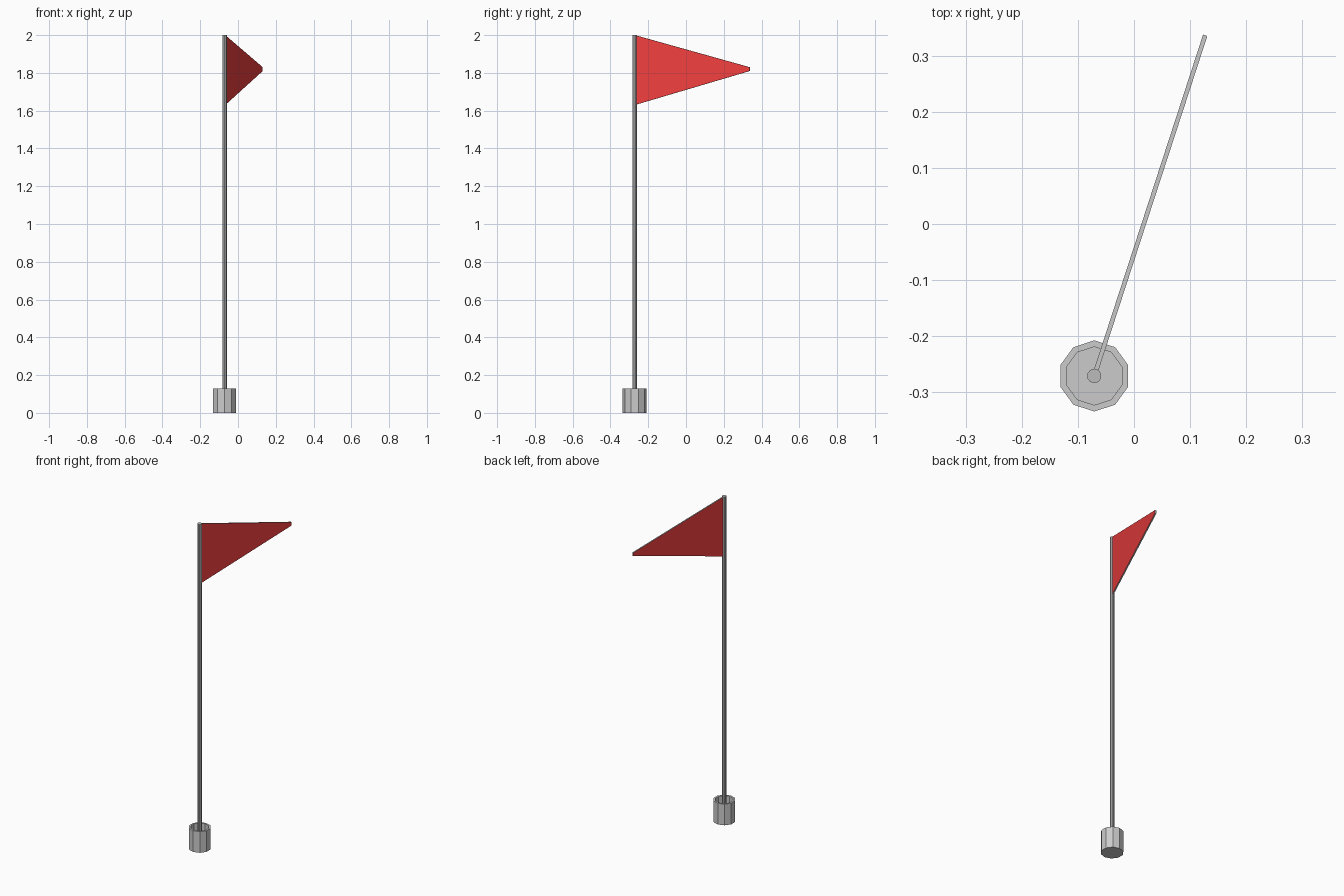
import bpy, bmesh, math
from mathutils import Vector

if "Cube" in bpy.data.objects:
    bpy.data.objects.remove(bpy.data.objects["Cube"])

CENTRE = Vector((-0.071, -0.2715, 0))


def material(name, color):
    m = bpy.data.materials.new(name)
    m.diffuse_color = (*color, 1)
    m.use_nodes = True
    m.node_tree.nodes["Principled BSDF"].inputs["Base Color"].default_value = m.diffuse_color
    return m


def lathe(name, profile, sides, mat=None):
    """Revolve an (r, z) profile around the pole axis; r = 0 makes an end point."""
    bm = bmesh.new()
    rings = []
    for r, z in profile:
        rings.append([bm.verts.new((r * math.cos(math.pi / 2 + math.tau * i / sides),
                                    r * math.sin(math.pi / 2 + math.tau * i / sides), z))
                      for i in range(sides)])
    for a, b in zip(rings, rings[1:]):
        for i in range(sides):
            j = (i + 1) % sides
            bm.faces.new((a[i], a[j], b[j], b[i]))
    bm.faces.new(rings[0][::-1])
    bm.faces.new(rings[-1])
    return finish(name, bm, [mat] if mat else [])


def finish(name, bm, mats):
    bmesh.ops.recalc_face_normals(bm, faces=bm.faces)
    me = bpy.data.meshes.new(name)
    bm.to_mesh(me)
    bm.free()
    for m in mats:
        me.materials.append(m)
    ob = bpy.data.objects.new(name, me)
    ob.location = CENTRE
    bpy.context.collection.objects.link(ob)
    return ob


red = material("flag_red", (0.9, 0.05, 0.05))
dark = material("pole_grey", (0.5, 0.5, 0.5))

# Open cup with a thin wall and floor
lathe("cup", [(0.0635, 0), (0.0635, 0.13), (0.052, 0.13), (0.052, 0.012)], 10)

# Slender pole standing on the cup floor
lathe("pole", [(0.013, 0.012), (0.013, 2.0)], 10, dark)

# Pennant: tapered plate, red on the two broad sides, grey along its edges
bm = bmesh.new()
t, length = 0.004, 0.64
outline = [(0, 1.63), (length, 1.81), (length, 1.83), (0, 2.0)]
base = bm.faces.new([bm.verts.new((x, -t, z)) for x, z in outline])
ext = bmesh.ops.extrude_face_region(bm, geom=[base], use_keep_orig=True)
bmesh.ops.translate(bm, vec=(0, 2 * t, 0),
                    verts=[v for v in ext["geom"] if isinstance(v, bmesh.types.BMVert)])
bm.normal_update()
for f in bm.faces:
    f.material_index = 0 if abs(f.normal.y) > 0.9 else 1
flag = finish("flag", bm, [red, dark])
flag.rotation_euler.z = math.atan2(0.608, 0.198)
